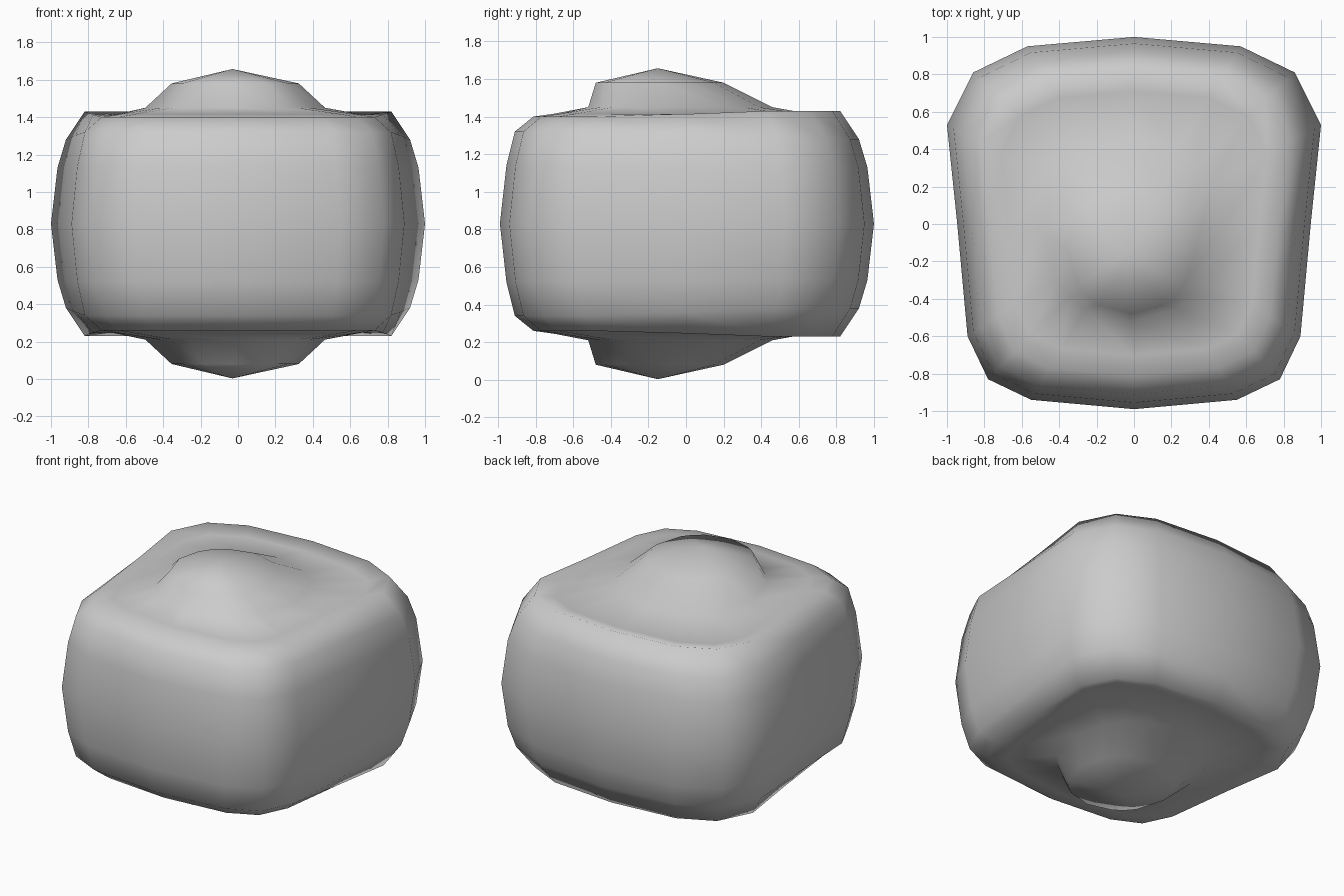
import bpy
import bmesh
from math import atan2, sin, cos

cube = bpy.data.objects.get("Cube")
if cube:
    bpy.data.objects.remove(cube, do_unlink=True)

MID = 0.83  # height of the widest ring; the lower half mirrors the upper

# Rounded, slightly tapered plan outline (half, back to front), then mirrored
half = [(0, 1), (0.57, 0.95), (0.86, 0.81), (1, 0.53), (0.945, 0),
        (0.89, -0.6), (0.78, -0.83), (0.55, -0.94), (0, -0.99)]
outline = half + [(-x, y) for x, y in reversed(half[1:-1])]


def body_ring(scale, z_front, z_back):
    """Scaled outline whose height changes from front to back."""
    ring = []
    for x, y in outline:
        back = min(1, max(0, (y + 0.4) / 0.9))
        ring.append((x * scale, y * scale, z_front + (z_back - z_front) * back))
    return ring


def knob_ring(rx, ry, cy, z):
    """Oval ring lined up with the outline points."""
    ring = []
    for x, y in outline:
        a = atan2(x, y)
        ring.append((rx * sin(a) - 0.015, cy + ry * cos(a), z))
    return ring


# Upper half: bulging wall, rolled rim, shallow dish, raised knob
upper = [
    body_ring(0.965, 1.14, 1.13),
    body_ring(0.92, 1.32, 1.28),
    body_ring(0.82, 1.40, 1.43),
    body_ring(0.71, 1.415, 1.405),
    knob_ring(0.48, 0.49, -0.03, 1.45),
    knob_ring(0.34, 0.34, -0.14, 1.58),
]
peak = (-0.03, -0.15, 1.657)


def flip(p):
    return (p[0], p[1], 2 * MID - p[2])


rings = [[flip(p) for p in r] for r in reversed(upper)]
rings += [body_ring(1, MID, MID)] + upper

# Loft the rings and close both ends with fans
bm = bmesh.new()
loops = [[bm.verts.new(p) for p in r] for r in rings]
count = len(outline)
for low, high in zip(loops, loops[1:]):
    for i in range(count):
        j = (i + 1) % count
        bm.faces.new((low[i], low[j], high[j], high[i]))
for loop, tip in ((loops[0], flip(peak)), (loops[-1], peak)):
    v = bm.verts.new(tip)
    for i in range(count):
        bm.faces.new((loop[i], loop[(i + 1) % count], v))
bmesh.ops.recalc_face_normals(bm, faces=bm.faces)
for f in bm.faces:
    f.smooth = True

mesh = bpy.data.meshes.new("rounded_block")
bm.to_mesh(mesh)
bm.free()
block = bpy.data.objects.new("rounded_block", mesh)
bpy.context.collection.objects.link(block)

# Plain grey surface
grey = bpy.data.materials.new("plain_grey")
grey.use_nodes = True
color = (0.6, 0.6, 0.6, 1)
grey.diffuse_color = color
grey.node_tree.nodes["Principled BSDF"].inputs["Base Color"].default_value = color
mesh.materials.append(grey)
